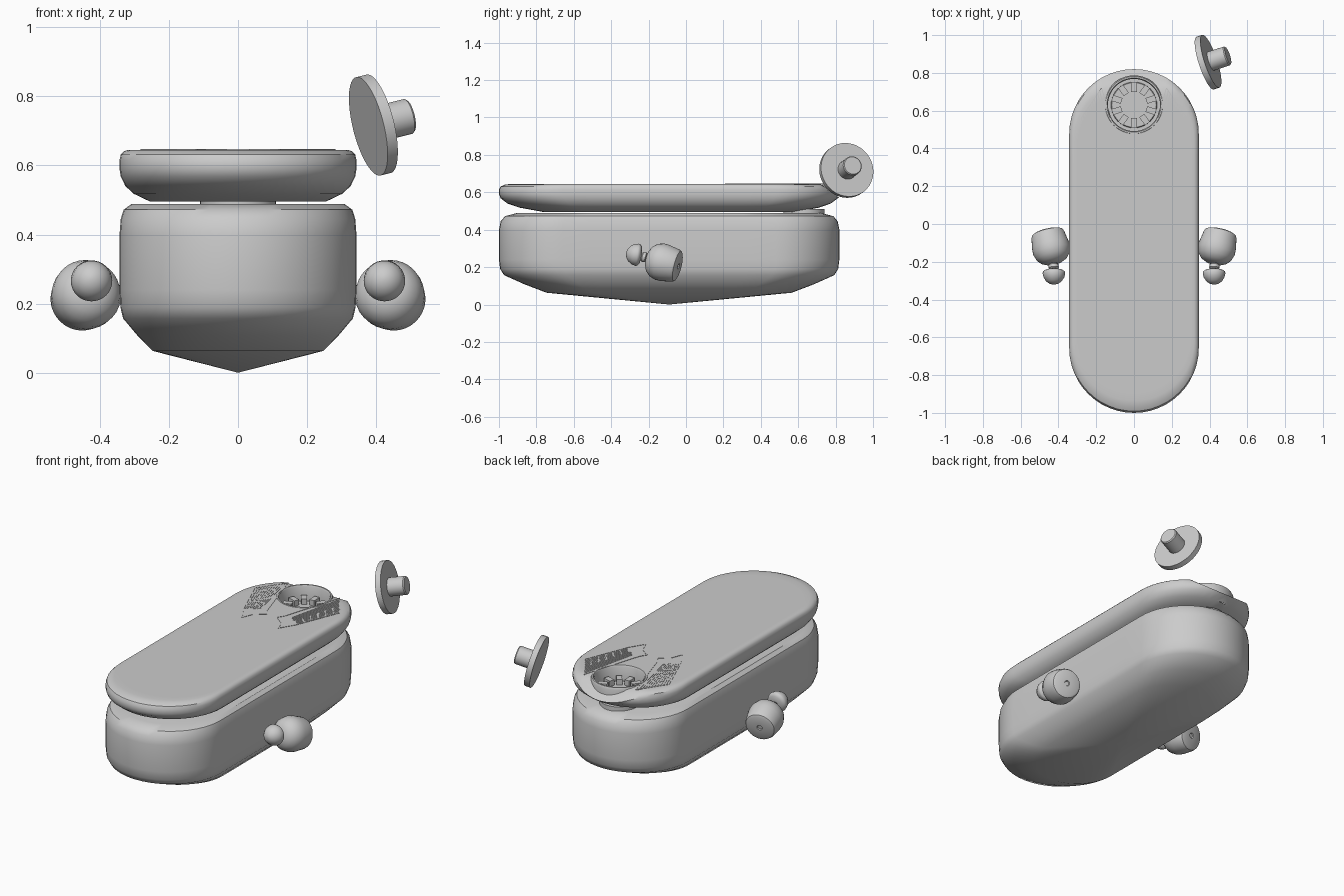
import bpy, bmesh, math
from mathutils import Vector, Matrix

if "Cube" in bpy.data.objects:
    bpy.data.objects.remove(bpy.data.objects["Cube"])

CY, HALF_L, HALF_W = -0.09, 0.91, 0.343
HOLE = Vector((0, 0.63, 0))


def finish(name, bm, angle=35):
    bmesh.ops.recalc_face_normals(bm, faces=bm.faces)
    me = bpy.data.meshes.new(name)
    bm.to_mesh(me)
    bm.free()
    ob = bpy.data.objects.new(name, me)
    bpy.context.collection.objects.link(ob)
    smooth(ob, angle)
    return ob


def smooth(ob, angle=35):
    bpy.ops.object.select_all(action='DESELECT')
    ob.select_set(True)
    bpy.context.view_layer.objects.active = ob
    bpy.ops.object.shade_smooth_by_angle(angle=math.radians(angle))


def skin(bm, rings, closed=False):
    n = len(rings[0])
    pairs = list(zip(rings, rings[1:])) + ([(rings[-1], rings[0])] if closed else [])
    for a, b in pairs:
        for i in range(n):
            j = (i + 1) % n
            bm.faces.new((a[i], a[j], b[j], b[i]))


def stadium(seg=24, straight=8):
    s = HALF_L - HALF_W
    pts = []
    for sign in (1, -1):
        for i in range(seg + 1):
            a = math.pi * i / seg + (0 if sign > 0 else math.pi)
            pts.append((HALF_W * math.cos(a), HALF_W * math.sin(a) + sign * s))
        for k in range(1, straight):
            pts.append((-sign * HALF_W, sign * s * (1 - 2 * k / straight)))
    return pts


def hull_rings(bm, rows):
    return [[bm.verts.new((x * k, CY + y * k, z)) for x, y in stadium()] for k, z in rows]


def lathe(name, profile, origin, axis, seg=32, closed=False, angle=35):
    """Spin (distance, radius) points about an axis."""
    rot = Vector(axis).normalized().to_track_quat('Z', 'Y').to_matrix()
    bm = bmesh.new()
    rings = []
    for t, r in profile:
        rings.append([bm.verts.new(Vector(origin) + rot @ Vector((
            r * math.cos(2 * math.pi * i / seg), r * math.sin(2 * math.pi * i / seg), t)))
            for i in range(seg)])
    skin(bm, rings, closed)
    if not closed:
        bm.faces.new(rings[0])
        bm.faces.new(rings[-1])
    return finish(name, bm, angle)


def mirror_x(ob):
    m = ob.modifiers.new("mirror", 'MIRROR')
    c = bpy.data.objects.get("mirror_center")
    if not c:
        c = bpy.data.objects.new("mirror_center", None)
        bpy.context.collection.objects.link(c)
        c.hide_render = True
    m.mirror_object = c


# lower hull with a shallow pointed keel
bm = bmesh.new()
rings = hull_rings(bm, [(0.72, 0.063), (0.85, 0.108), (0.97, 0.157), (0.993, 0.19), (1, 0.24),
                        (1, 0.4), (0.99, 0.445), (0.965, 0.472), (0.9, 0.488)])
skin(bm, rings)
tip = bm.verts.new((0, CY, 0))
for a, b in zip(rings[0], rings[0][1:] + rings[0][:1]):
    bm.faces.new((a, b, tip))
bm.faces.new(rings[-1])
finish("lower_hull", bm)

# upper lid, sloping down at the back
bm = bmesh.new()
rings = hull_rings(bm, [(0.74, 0.495), (0.88, 0.518), (0.95, 0.54), (0.99, 0.568), (1, 0.59), (1, 0.615),
                        (0.99, 0.631), (0.965, 0.641), (0.93, 0.645), (0.88, 0.645), (0.84, 0.645)])
skin(bm, rings)
bm.faces.new(rings[0])
bm.faces.new(rings[-1])
for v in bm.verts:
    if v.co.y > 0.72:
        v.co.z = min(v.co.z, 0.645 - (v.co.y - 0.72) * 0.75)
lid = finish("upper_lid", bm)

# round well cut in the lid
cutter = lathe("well_cutter", [(0.54, 0.146), (0.8, 0.146)], HOLE, (0, 0, 1), 48)
cut = lid.modifiers.new("well", 'BOOLEAN')
cut.operation = 'DIFFERENCE'
cut.object = cutter
bpy.context.view_layer.objects.active = lid
bpy.ops.object.modifier_apply(modifier="well")
cutter.hide_render = True
cutter.hide_viewport = True
smooth(lid)

# raised collar round the well
lathe("well_collar", [(0.55, 0.138), (0.638, 0.138), (0.647, 0.143), (0.647, 0.151),
                      (0.635, 0.157), (0.55, 0.15)], HOLE, (0, 0, 1), 48, True)
# pivot between lid and hull
lathe("pivot", [(0.48, 0.11), (0.512, 0.11)], HOLE, (0, 0, 1), 40)
# toothed socket in the well
lathe("socket_plate", [(0.535, 0.122), (0.558, 0.122), (0.562, 0.118)], HOLE, (0, 0, 1), 40)
bm = bmesh.new()
for i in range(10):
    a = 2 * math.pi * (i + 0.5) / 10
    m = Matrix.Translation(HOLE + Vector((0.095 * math.cos(a), 0.095 * math.sin(a), 0.575)))
    m = m @ Matrix.Rotation(a, 4, 'Z') @ Matrix.Diagonal((0.052, 0.032, 0.04, 1))
    bmesh.ops.create_cube(bm, size=1, matrix=m)
finish("socket_teeth", bm)


# fine raised vent lines on the lid, mirrored
def strip(bm, a, b, w=0.004):
    a, b = Vector(a), Vector(b)
    d = b - a
    c = (a + b) / 2
    m = Matrix.Translation((c.x, c.y, 0.645)) @ Matrix.Rotation(math.atan2(d.y, d.x), 4, 'Z')
    bmesh.ops.create_cube(bm, size=1, matrix=m @ Matrix.Diagonal((d.length, w, 0.004, 1)))


bm = bmesh.new()
top_in, top_out = Vector((0.172, 0.72)), Vector((0.28, 0.56))
low_in, low_out = Vector((0.095, 0.37)), Vector((0.175, 0.3))
outline = [top_in, top_out, low_out, (0.12, 0.21), (0.095, 0.275), (0.035, 0.32), (0.06, 0.36), top_in]
for a, b in zip(outline, outline[1:]):
    strip(bm, a, b)
for i in range(1, 11):
    f = i / 11
    a, b = top_in.lerp(top_out, f), low_in.lerp(low_out, f)
    if i < 6:
        strip(bm, a, b, 0.005)
    else:
        for k in range(6):
            strip(bm, a.lerp(b, k / 6), a.lerp(b, (k + 0.75) / 6), 0.006)
mirror_x(finish("vent_lines", bm))

# side thrusters: cup, neck, knob
cup = lathe("thruster_cup", [(-0.102, 0.02), (-0.098, 0.045), (-0.085, 0.07), (-0.062, 0.09), (-0.03, 0.1),
                             (0.0, 0.099), (0.058, 0.089), (0.07, 0.083), (0.076, 0.07),
                             (0.076, 0.016), (0.07, 0.013)],
            (0.443, -0.112, 0.222), (0.24, 1, -0.25))
neck = lathe("thruster_neck", [(-0.06, 0.018), (-0.025, 0.018), (-0.018, 0.027), (-0.002, 0.027),
                               (0.005, 0.018), (0.06, 0.022)],
             (0.426, -0.215, 0.251), (0.06, 1, -0.3), 20)
knob = lathe("thruster_knob", [(-0.006, 0.02), (0, 0.045), (0.008, 0.057), (0.018, 0.06), (0.04, 0.055),
                               (0.06, 0.042), (0.073, 0.024), (0.078, 0.006)],
             (0.424, -0.243, 0.263), (0, -1, 0.16), 32, angle=60)
for ob in (cup, neck, knob):
    mirror_x(ob)

# floating disc with its hub
center, axis = (0.392, 0.857, 0.717), (0.925, 0.305, 0.23)
lathe("disc", [(-0.016, 0.147), (0.016, 0.147)], center, axis, 40)
lathe("disc_hub", [(0.01, 0.052), (0.108, 0.052), (0.114, 0.047)], center, axis, 28)
